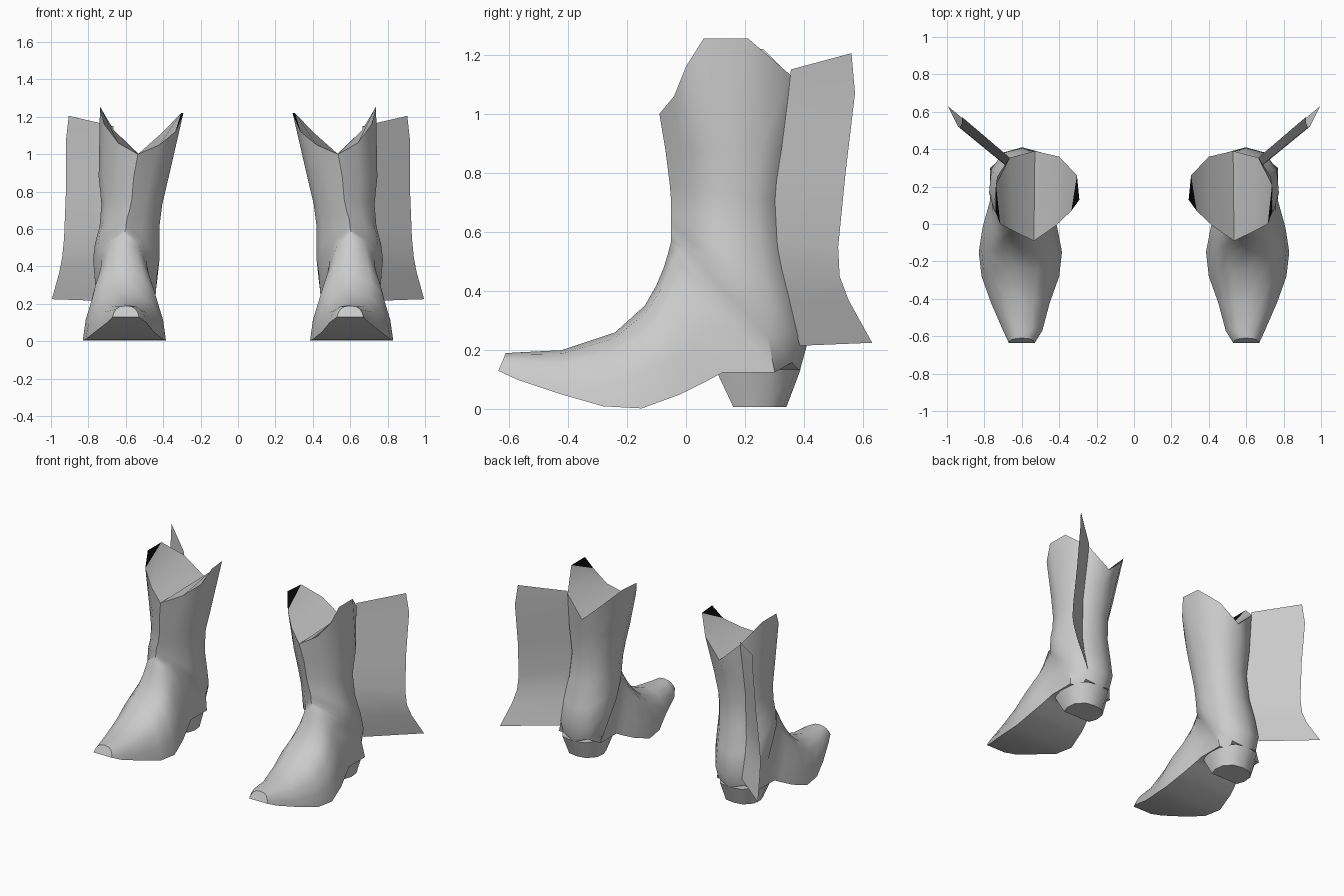
import bpy, bmesh, math

if "Cube" in bpy.data.objects:
    bpy.data.objects.remove(bpy.data.objects["Cube"])


def material(name, rgb):
    m = bpy.data.materials.new(name)
    m.diffuse_color = (*rgb, 1)
    m.use_nodes = True
    m.node_tree.nodes["Principled BSDF"].inputs["Base Color"].default_value = m.diffuse_color
    return m


GREY = material("grey leather", (0.6, 0.6, 0.6))
BLACK = material("black lining", (0.003, 0.003, 0.003))


def make(name, rings, caps=(), black=(), closed=True, angle=50):
    """Loft a list of equal rings, add cap faces, mirror to the other side."""
    bm = bmesh.new()
    loops = [[bm.verts.new(p) for p in r] for r in rings]
    n = len(rings[0])
    for a, b in zip(loops, loops[1:]):
        for i in range(n if closed else n - 1):
            j = (i + 1) % n
            bm.faces.new((a[i], a[j], b[j], b[i]))
    for ring, idx in caps:
        bm.faces.new([loops[ring][i] for i in idx])
    for ring, idx in black:
        bm.faces.new([loops[ring][i] for i in idx]).material_index = 1
    bmesh.ops.recalc_face_normals(bm, faces=bm.faces[:])
    me = bpy.data.meshes.new(name)
    bm.to_mesh(me)
    bm.free()
    me.materials.append(GREY)
    me.materials.append(BLACK)
    ob = bpy.data.objects.new(name, me)
    bpy.context.collection.objects.link(ob)
    bpy.ops.object.select_all(action='DESELECT')
    ob.select_set(True)
    bpy.context.view_layer.objects.active = ob
    bpy.ops.object.shade_smooth_by_angle(angle=math.radians(angle))
    mod = ob.modifiers.new("pair", 'MIRROR')
    mod.use_mirror_merge = False
    return ob


# Half cross-sections (across, front-to-back): round shaft and flat-soled foot
SHAFT = [(0, 0), (.48, .12), (.85, .27), (1, .47), (.93, .75), (.57, .94), (0, 1)]
FOOT = [(0, 0), (.45, .08), (.75, .3), (.93, .68), (1, 1), (.5, 1), (0, 1)]


def section(ty, tz, by, bz, xl, xr, d):
    half = [tuple(s + (f - s) * d for s, f in zip(a, b)) for a, b in zip(SHAFT, FOOT)]
    full = half + [(-u, v) for u, v in half[5:0:-1]]
    cx, w = (xl + xr) / 2, (xr - xl) / 2
    return [(cx + u * w, ty + (by - ty) * v, tz + (bz - tz) * v) for u, v in full]


# Boot body: sections fan from the toe, round the heel and up the shaft
# (upper line y, z, lower line y, z, inner x, outer x, flat-sole amount)
body = [section(*s) for s in (
    (-.61, .19, -.635, .13, .53, .67, 1),
    (-.56, .193, -.57, .10, .49, .70, 1),
    (-.42, .20, -.42, .05, .45, .765, 1),
    (-.24, .26, -.28, .01, .40, .815, 1),
    (-.14, .35, -.15, .003, .385, .83, 1),
    (-.10, .42, -.02, .05, .41, .81, 1),
    (-.075, .48, .07, .095, .435, .785, 1),
    (-.06, .53, .125, .125, .45, .77, 1),
    (-.05, .57, .30, .125, .45, .77, 1),
    (-.05, .60, .385, .13, .43, .77, 0),
    (-.05, .63, .41, .22, .42, .775, 0),
    (-.05, .66, .385, .36, .42, .765, 0),
    (-.05, .70, .35, .52, .42, .74, 0),
    (-.055, .76, .335, .70, .405, .73, 0),
    (-.07, .88, .36, .88, .37, .745, 0),
)]

# Scalloped rim with a dip front and back and a high tab each side
body.append([
    (.535, -.09, 1.0), (.64, -.04, 1.06), (.715, 0, 1.16), (.738, .06, 1.255),
    (.738, .21, 1.255), (.665, .355, 1.13), (.53, .39, 1.0), (.40, .36, 1.12),
    (.305, .26, 1.22), (.292, .13, 1.22), (.335, .07, 1.12), (.42, -.01, 1.05)])
top = len(body) - 1
make("boot_body", body,
     caps=[(0, range(12)), (top, (0, 1, 5, 6)), (top, (1, 2, 4, 5)),
           (top, (0, 11, 7, 6)), (top, (11, 10, 8, 7))],
     black=[(top, (2, 3, 4)), (top, (10, 9, 8))])

# Tapered heel block with a flat front and rounded back
HEEL = [(-.85, 0), (.85, 0), (1, .3), (.95, .65), (.55, .94), (0, 1),
        (-.55, .94), (-.95, .65), (-1, .3)]


def heel_ring(cx, w, y0, y1, z):
    return [(cx + u * w, y0 + (y1 - y0) * v, z) for u, v in HEEL]


make("heel", [heel_ring(.605, .12, .16, .34, .008),
              heel_ring(.608, .155, .10, .388, .135)],
     caps=[(0, range(9)), (1, range(9))], angle=45)

# Thin curved fin on the outer back of the shaft
inner = [(.665, .355, 1.15), (.668, .345, 1.05), (.665, .30, .78), (.665, .295, .58),
         (.68, .315, .47), (.695, .345, .37), (.70, .385, .215)]
outer = [(.905, .56, 1.205), (.92, .572, 1.07), (.92, .54, .80), (.93, .515, .55),
         (.94, .52, .45), (.955, .55, .37), (.995, .63, .225)]
make("back_fin", [inner, outer], closed=False)
